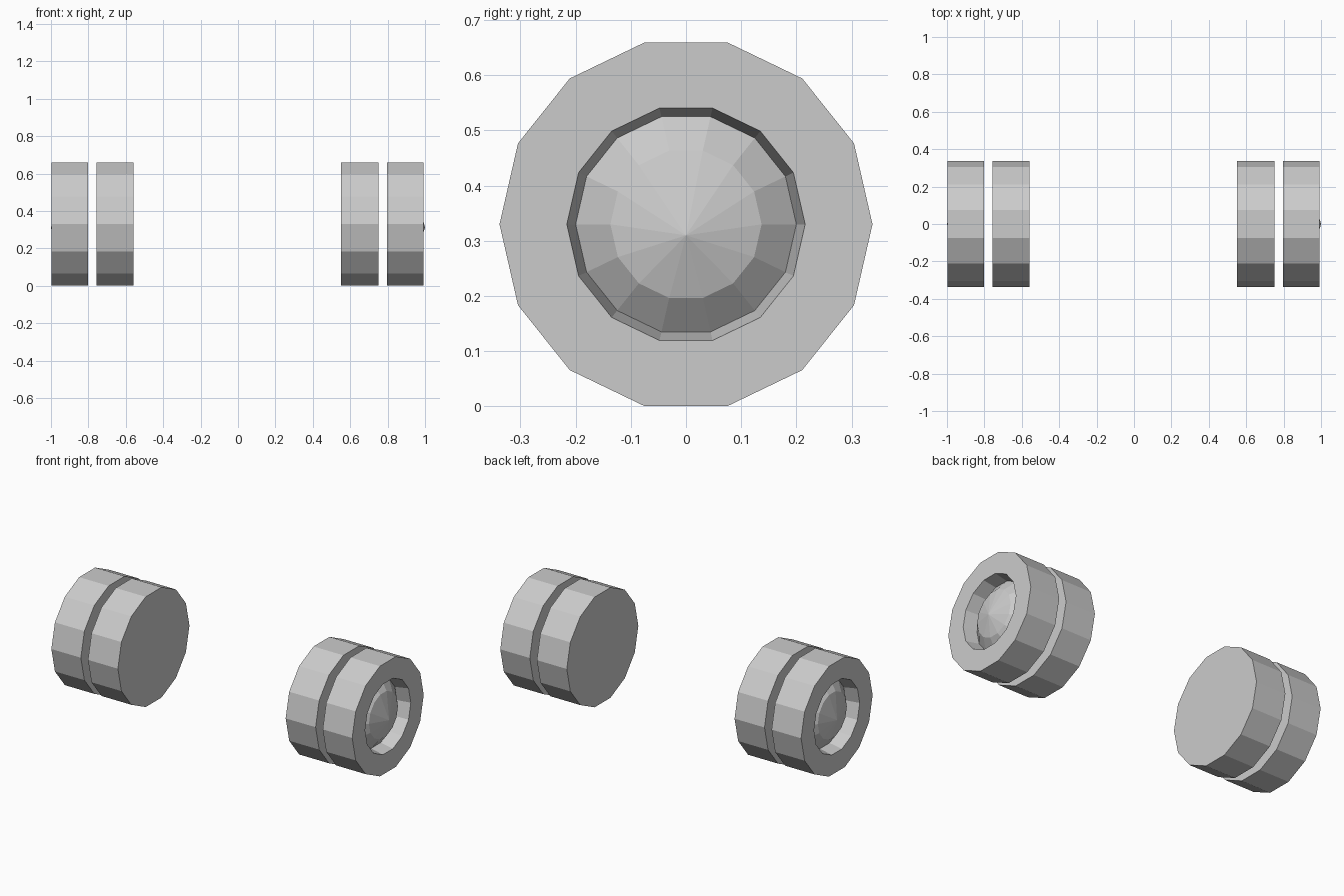
import bpy
import bmesh
from math import cos, sin, tau

SIDES = 14
RADIUS = 0.338
AXLE_Z = 0.33

cube = bpy.data.objects.get("Cube")
if cube:
    bpy.data.objects.remove(cube, do_unlink=True)

grey = bpy.data.materials.new("wheel_grey")
grey.use_nodes = True
colour = (0.6, 0.6, 0.6, 1)
grey.diffuse_color = colour
grey.node_tree.nodes["Principled BSDF"].inputs["Base Color"].default_value = colour


def lathe(name, profile, tip=None):
    """Turn (x, radius) rings about the axle; close with a flat cap or a tip."""
    bm = bmesh.new()
    rings = []
    for x, r in profile:
        rings.append([bm.verts.new((x, r * cos(tau * i / SIDES),
                                    AXLE_Z + r * sin(tau * i / SIDES)))
                      for i in range(SIDES)])
    for a, b in zip(rings, rings[1:]):
        for i in range(SIDES):
            j = (i + 1) % SIDES
            bm.faces.new((a[i], a[j], b[j], b[i]))
    bm.faces.new(rings[0])
    if tip:
        point = bm.verts.new(tip)
        last = rings[-1]
        for i in range(SIDES):
            bm.faces.new((last[i], last[(i + 1) % SIDES], point))
    else:
        bm.faces.new(rings[-1])
    bmesh.ops.recalc_face_normals(bm, faces=bm.faces)
    mesh = bpy.data.meshes.new(name)
    bm.to_mesh(mesh)
    bm.free()
    mesh.materials.append(grey)
    obj = bpy.data.objects.new(name, mesh)
    bpy.context.collection.objects.link(obj)
    return obj


# A pair of wheels on each side, separated by a narrow open gap
for side, s, shift in (("left", 1, -0.003), ("right", -1, -0.003)):
    def at(x):
        return s * x + shift

    # Plain inboard wheel
    lathe(side + "_inner_wheel", [(at(0.555), RADIUS), (at(0.753), RADIUS)])

    # Outboard wheel with a recessed, faceted hub dome and an off-centre tip
    face = 0.995
    lathe(side + "_outer_wheel",
          [(at(0.8), RADIUS), (at(face), RADIUS), (at(face), 0.216),
           (at(face - 0.08), 0.2), (at(face - 0.03), 0.137)],
          tip=(s * 1.0, 0, AXLE_Z - 0.02))
